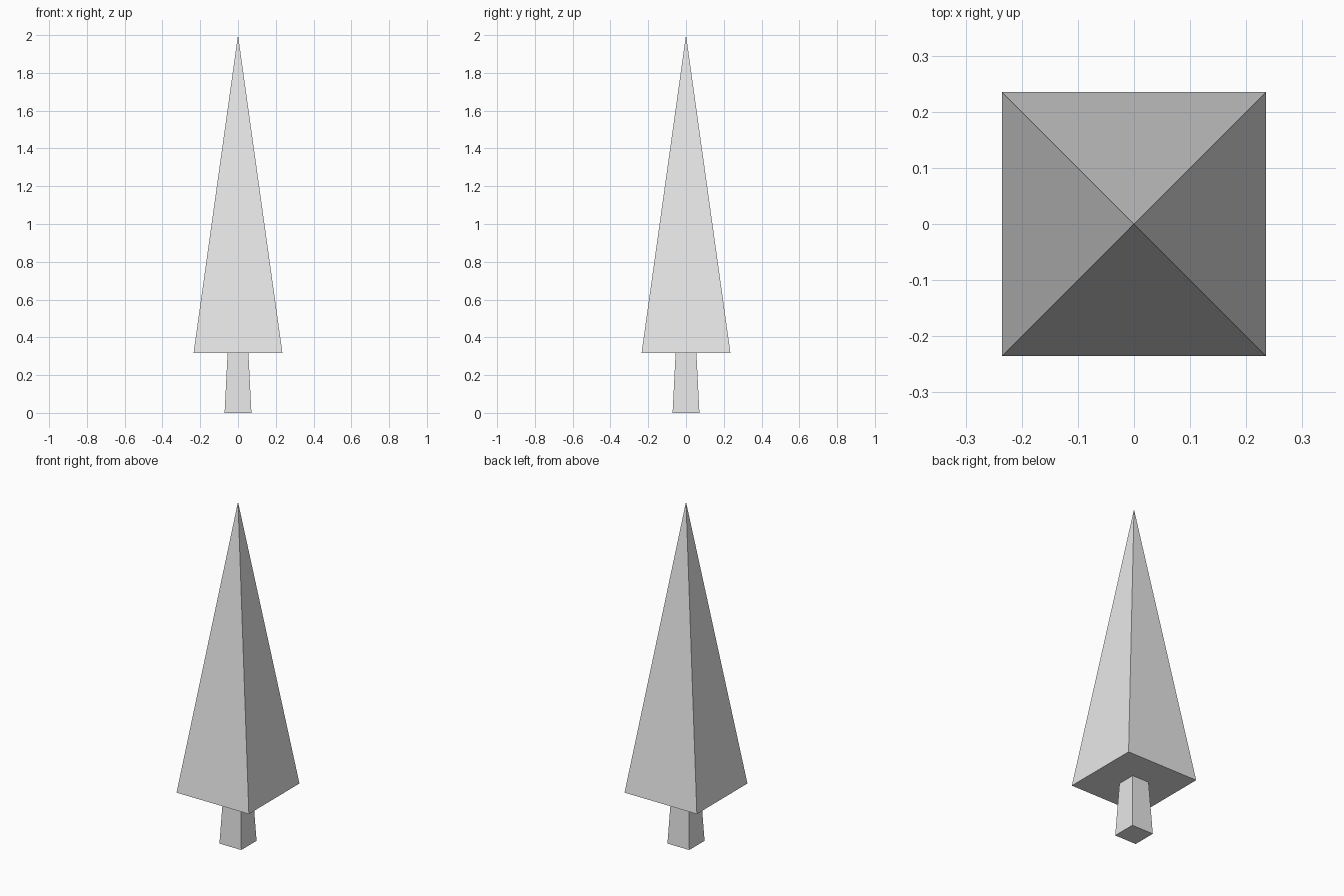
import bpy
import math

cube = bpy.data.objects.get("Cube")
if cube:
    bpy.data.objects.remove(cube, do_unlink=True)

TRUNK_TOP = 0.318
HEIGHT = 2.0

# Single plain grey for the whole tree
grey = bpy.data.materials.new("light grey")
grey.use_nodes = True
colour = (0.8, 0.8, 0.8, 1)
grey.diffuse_color = colour
grey.node_tree.nodes["Principled BSDF"].inputs["Base Color"].default_value = colour


def square_taper(name, half_bottom, half_top, z_bottom, z_top):
    """Four-sided tapered block with its sides facing the axes."""
    bpy.ops.mesh.primitive_cone_add(
        vertices=4,
        radius1=half_bottom * math.sqrt(2),
        radius2=half_top * math.sqrt(2),
        depth=z_top - z_bottom,
        location=(0, 0, (z_bottom + z_top) / 2),
        rotation=(0, 0, math.pi / 4),
    )
    part = bpy.context.object
    part.name = name
    part.data.materials.append(grey)
    bpy.ops.object.transform_apply(location=True, rotation=True, scale=True)
    bpy.ops.object.shade_flat()
    return part


# Trunk narrowing upward, and the tall pyramid of foliage on it
square_taper("trunk", 0.071, 0.055, 0, TRUNK_TOP)
square_taper("foliage", 0.235, 0, TRUNK_TOP, HEIGHT)
